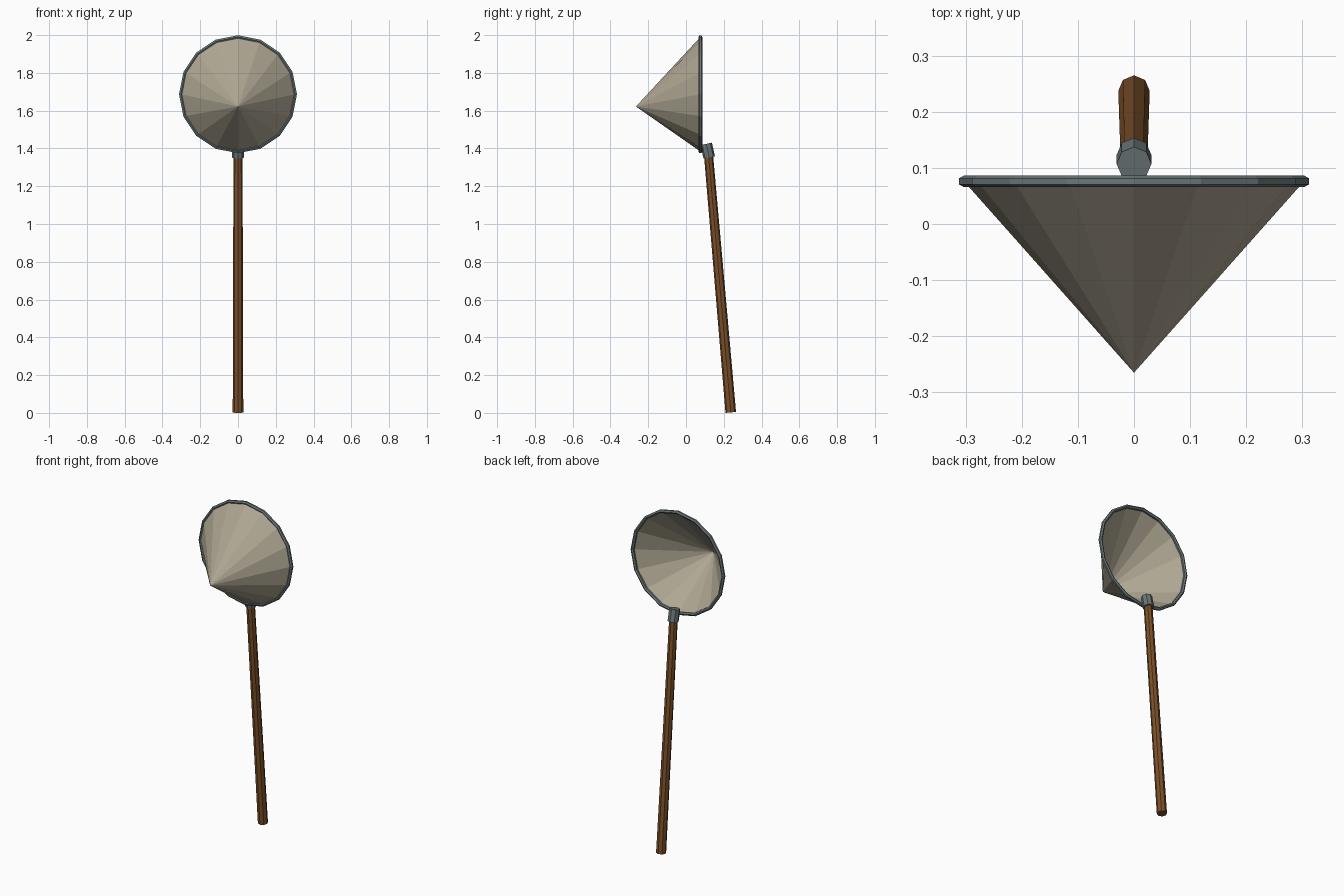
import bpy
import bmesh
from math import cos, sin, pi
from mathutils import Matrix, Vector

cube = bpy.data.objects.get("Cube")
if cube:
    bpy.data.objects.remove(cube, do_unlink=True)


def srgb(*channels):
    return [((c / 255 + 0.055) / 1.055) ** 2.4 for c in channels] + [1.0]


def material(name, colour):
    mat = bpy.data.materials.new(name)
    mat.use_nodes = True
    mat.diffuse_color = colour
    mat.node_tree.nodes["Principled BSDF"].inputs["Base Color"].default_value = colour
    return mat


def finish(name, bm, mat):
    bmesh.ops.recalc_face_normals(bm, faces=bm.faces)
    mesh = bpy.data.meshes.new(name)
    bm.to_mesh(mesh)
    bm.free()
    mesh.materials.append(mat)
    obj = bpy.data.objects.new(name, mesh)
    bpy.context.collection.objects.link(obj)
    return obj


def rod(name, start, end, r_start, r_end, mat, sides=8):
    """Closed tapered prism between two points, with a corner facing back."""
    start, end = Vector(start), Vector(end)
    axis = end - start
    turn = Vector((0, 0, 1)).rotation_difference(axis).to_matrix().to_4x4()
    bm = bmesh.new()
    bmesh.ops.create_cone(bm, cap_ends=True, segments=sides, radius1=r_start,
                          radius2=r_end, depth=axis.length,
                          matrix=Matrix.Translation((start + end) / 2) @ turn)
    return finish(name, bm, mat)


wood = material("brown wood", srgb(124, 80, 41))
steel = material("grey metal", srgb(107, 119, 120))
cloth = material("beige cloth", srgb(175, 167, 147))

SIDES = 16
CENTRE = Vector((0, 0.076, 1.687))
RING_R = 0.303
TUBE_R = 0.0105

# Hoop: hexagonal tube section spun around the front-to-back axis
bm = bmesh.new()
section = []
for i in range(6):
    a = i * pi / 3
    section.append(bm.verts.new(
        CENTRE + Vector((0, TUBE_R * cos(a), RING_R + TUBE_R * sin(a)))))
edges = [bm.edges.new((section[i], section[(i + 1) % 6])) for i in range(6)]
bmesh.ops.spin(bm, geom=section + edges, cent=CENTRE, axis=(0, 1, 0),
               angle=2 * pi, steps=SIDES, use_merge=True)
bmesh.ops.remove_doubles(bm, verts=bm.verts, dist=0.0001)
finish("hoop", bm, steel)

# Net: faceted cone open at the back, its tip sagging below the centre
bm = bmesh.new()
tip = bm.verts.new((0, -0.265, 1.622))
rim = []
for i in range(SIDES):
    a = 2 * pi * i / SIDES
    rim.append(bm.verts.new(CENTRE + RING_R * Vector((sin(a), 0, cos(a)))))
for i in range(SIDES):
    bm.faces.new((tip, rim[i], rim[(i + 1) % SIDES]))
finish("net", bm, cloth)

# Leaning handle and the collar that joins it to the hoop
rod("handle", (0, 0.237, 0.0025), (0, 0.118, 1.38), 0.028, 0.024, wood)
rod("collar", (0, 0.123, 1.352), (0, 0.107, 1.424), 0.031, 0.031, steel)
